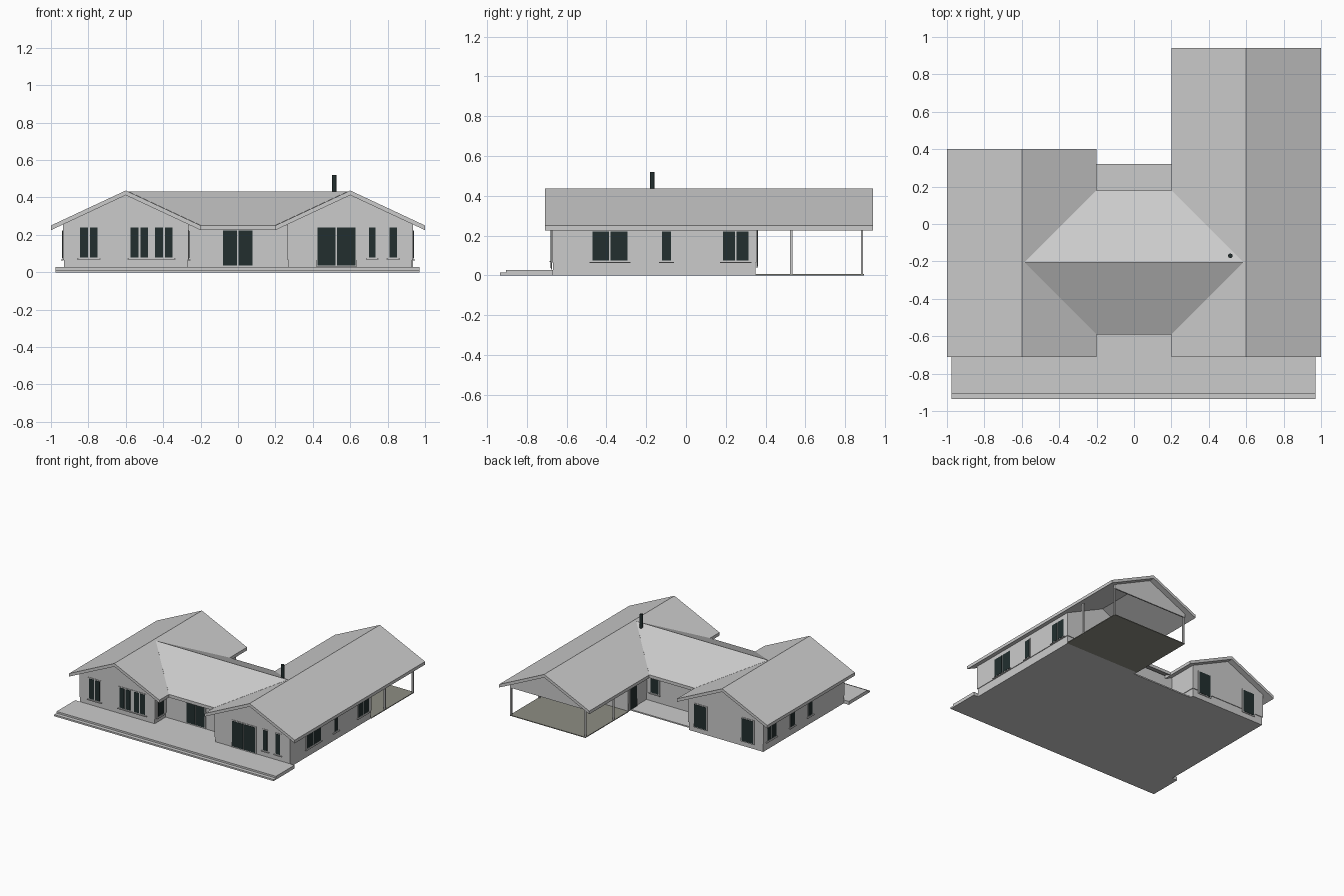
import bpy, bmesh
from mathutils import Vector

cube = bpy.data.objects.get("Cube")
if cube:
    bpy.data.objects.remove(cube, do_unlink=True)


def material(name, rgb):
    m = bpy.data.materials.new(name)
    m.use_nodes = True
    m.diffuse_color = (*rgb, 1)
    m.node_tree.nodes["Principled BSDF"].inputs["Base Color"].default_value = (*rgb, 1)
    return m


GREY = material("light grey", (0.6, 0.6, 0.6))
GLASS = material("dark glass", (0.016, 0.028, 0.028))
PAVING = material("carport paving", (0.27, 0.27, 0.23))


def prism(name, polygons, offset, mat=GREY):
    """Extrude each flat polygon by an offset into one object."""
    bm = bmesh.new()
    for poly in polygons:
        face = bm.faces.new([bm.verts.new(p) for p in poly])
        new = bmesh.ops.extrude_face_region(bm, geom=[face], use_keep_orig=True)["geom"]
        moved = [g for g in new if isinstance(g, bmesh.types.BMVert)]
        bmesh.ops.translate(bm, verts=moved, vec=Vector(offset))
    bmesh.ops.recalc_face_normals(bm, faces=bm.faces)
    mesh = bpy.data.meshes.new(name)
    bm.to_mesh(mesh)
    bm.free()
    mesh.materials.append(mat)
    obj = bpy.data.objects.new(name, mesh)
    bpy.context.collection.objects.link(obj)
    return obj


def box(name, x, y, z, mat=GREY):
    base = [(x[0], y[0], z[0]), (x[1], y[0], z[0]), (x[1], y[1], z[0]), (x[0], y[1], z[0])]
    return prism(name, [base], (0, 0, z[1] - z[0]), mat)


def along_y(name, profile, y0, y1, cx):
    """Extrude an x-z profile, centred on cx, from y0 to y1."""
    return prism(name, [[(cx + x, y0, z) for x, z in profile]], (0, y1 - y0, 0))


SLOPE = 0.467
RIDGE, THICK = 0.437, 0.025
HALF = 0.335          # half width of a wing
FRONT, BACK = -0.675, 0.355
MID_FRONT, MID_BACK = -0.53, 0.115
PLINTH = 0.065


def gable(half, bottom):
    eave = RIDGE - THICK - SLOPE * half
    return [(-half, bottom), (half, bottom), (half, eave), (0, RIDGE - THICK), (-half, eave)]


# Two gabled wings
edge = RIDGE - SLOPE * 0.4
roof_profile = [(-0.4, edge), (0, RIDGE), (0.4, edge),
                (0.4, edge - THICK), (0, RIDGE - THICK), (-0.4, edge - THICK)]
for side, cx, roof_back in (("right", -0.6, 0.4), ("left", 0.6, 0.94)):
    along_y(side + "_wing_walls", gable(HALF, PLINTH), FRONT, BACK, cx)
    box(side + "_wing_plinth", (cx - HALF + 0.005, cx + HALF - 0.005),
        (FRONT + 0.005, BACK - 0.005), (0, PLINTH))
    along_y(side + "_wing_roof", roof_profile, -0.71, roof_back, cx)

# Middle section, its roof running into the wing roofs along the valleys
box("middle_walls", (-0.27, 0.27), (MID_FRONT, MID_BACK), (0, 0.25))
mid_y, run = -0.205, 0.385
top = 0.431
slopes = []
for s in (-1, 1):
    slopes.append([(-0.2, mid_y + s * run, top - SLOPE * run), (0.2, mid_y + s * run, top - SLOPE * run),
                   (0.585, mid_y, top), (-0.585, mid_y, top)])
prism("middle_roof", slopes, (0, 0, -THICK))

# Terrace, step and rear courtyard
box("terrace", (-0.975, 0.97), (-0.905, FRONT + 0.005), (0, 0.027))
box("terrace_entrance", (-0.27, 0.27), (FRONT, MID_FRONT), (0, 0.027))
box("terrace_step", (-0.975, 0.97), (-0.935, -0.905), (0, 0.013))
box("courtyard", (-0.27, 0.27), (MID_BACK, 0.32), (0, 0.01))

# Carport behind the long wing
box("carport_floor", (0.265, 0.935), (0.35, 0.895), (0, 0.006), PAVING)
along_y("carport_gable", gable(HALF, 0.225), 0.885, 0.895, 0.6)
for x in (0.271, 0.929):
    for y in (0.53, 0.885):
        box("carport_post", (x - 0.006, x + 0.006), (y - 0.006, y + 0.006), (0, 0.256))

# Chimney pipe
bpy.ops.mesh.primitive_cylinder_add(vertices=16, radius=0.012, depth=0.16, location=(0.515, -0.17, 0.44))
chimney = bpy.context.object
chimney.name = "chimney"
chimney.data.materials.append(GLASS)
bpy.ops.object.shade_smooth_by_angle()


def wall_plate(name, axis, at, out, span, z, depth, mat=GREY):
    """Thin plate on a wall; axis is the wall normal and out its sign."""
    normal = tuple(sorted((at - out * 0.001, at + out * depth)))
    if axis == "x":
        box(name, normal, span, z, mat)
    else:
        box(name, span, normal, z, mat)


def window(axis, at, out, z, *panes, sill=True):
    lo, hi = panes[0][0], panes[-1][1]
    wall_plate("window_frame", axis, at, out, (lo - 0.009, hi + 0.009), (z[0] - 0.007, z[1] + 0.007), 0.004)
    for pane in panes:
        wall_plate("window_pane", axis, at, out, pane, z, 0.006, GLASS)
    if sill:
        wall_plate("window_sill", axis, at, out, (lo - 0.015, hi + 0.015), (z[0] - 0.012, z[0] - 0.007), 0.012)


HIGH, TALL = (0.08, 0.24), (0.037, 0.24)
SIDE = (0.075, 0.22)

# Front windows and glazed doors
window("y", FRONT, -1, HIGH, (-0.845, -0.802), (-0.79, -0.75))
window("y", FRONT, -1, HIGH, (-0.575, -0.532), (-0.52, -0.48), (-0.445, -0.402), (-0.39, -0.35))
window("y", FRONT, -1, TALL, (0.425, 0.522), (0.53, 0.628), sill=False)
window("y", FRONT, -1, HIGH, (0.70, 0.735))
window("y", FRONT, -1, HIGH, (0.81, 0.85))
window("y", MID_FRONT, -1, (0.037, 0.222), (-0.08, -0.005), (0.003, 0.078), sill=False)

# Outer side windows
outer = 0.6 + HALF
window("x", outer, 1, SIDE, (-0.47, -0.387), (-0.38, -0.295))
window("x", outer, 1, SIDE, (-0.12, -0.075))
window("x", outer, 1, SIDE, (0.185, 0.246), (0.254, 0.315))
window("x", -outer, -1, SIDE, (0.2, 0.252), (0.258, 0.31))
window("x", -outer, -1, SIDE, (-0.035, 0.015))
window("x", -outer, -1, SIDE, (-0.26, -0.21))

# Rear windows, and openings on the inner walls
for x0, x1 in ((-0.845, -0.745), (-0.43, -0.325)):
    window("y", BACK, 1, (0.045, 0.225), (x0, x1), sill=False)
window("y", MID_BACK, 1, (0.08, 0.21), (0.16, 0.23))
window("x", -0.265, 1, SIDE, (-0.64, -0.57))
window("x", 0.265, -1, (0.012, 0.21), (0.25, 0.33), sill=False)
